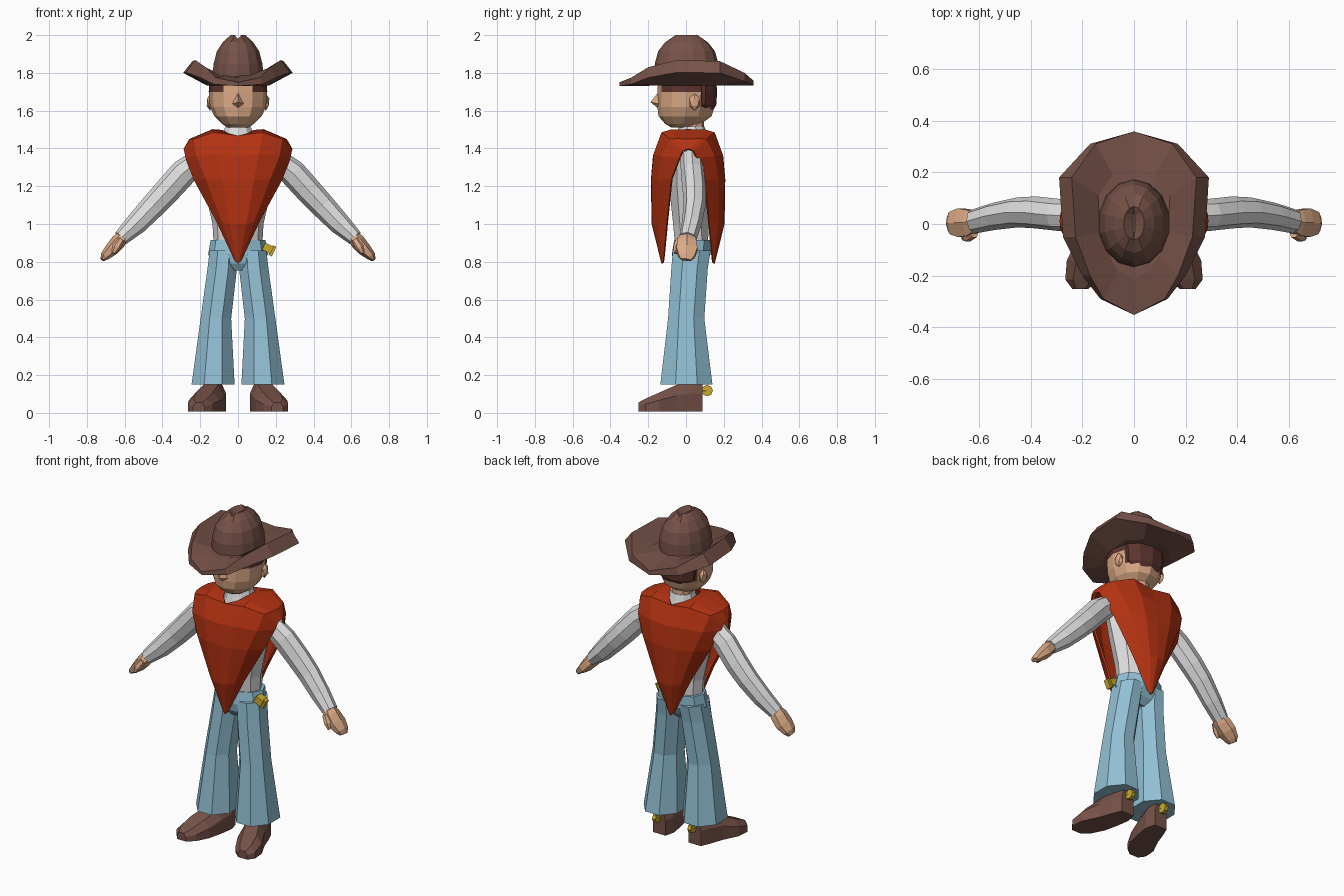
import bpy, bmesh, math
from mathutils import Vector, Matrix

if "Cube" in bpy.data.objects:
    bpy.data.objects.remove(bpy.data.objects["Cube"])


def material(name, r, g, b):
    m = bpy.data.materials.new(name)
    lin = [((c / 255 + 0.055) / 1.055) ** 2.4 for c in (r, g, b)]
    m.diffuse_color = (*lin, 1)
    m.use_nodes = True
    m.node_tree.nodes["Principled BSDF"].inputs["Base Color"].default_value = m.diffuse_color
    return m


BROWN = material("leather brown", 118, 82, 72)
RED = material("poncho red", 180, 50, 18)
BLUE = material("denim blue", 146, 192, 212)
SKIN = material("skin", 220, 170, 134)
WHITE = material("shirt white", 222, 222, 222)
GOLD = material("gold", 200, 170, 45)
HAIR = material("hair maroon", 92, 52, 46)


def finish(name, bm, *mats):
    bmesh.ops.recalc_face_normals(bm, faces=bm.faces[:])
    me = bpy.data.meshes.new(name)
    bm.to_mesh(me)
    bm.free()
    for m in mats:
        me.materials.append(m)
    ob = bpy.data.objects.new(name, me)
    bpy.context.collection.objects.link(ob)
    return ob


def loft(name, rings, mat, caps=True, closed=False):
    """Skin a list of equally long point rings."""
    bm = bmesh.new()
    vs = [[bm.verts.new(p) for p in r] for r in rings]
    n = len(vs[0])
    pairs = list(zip(vs, vs[1:])) + ([(vs[-1], vs[0])] if closed else [])
    for a, b in pairs:
        for i in range(n):
            j = (i + 1) % n
            bm.faces.new((a[i], a[j], b[j], b[i]))
    if caps and not closed:
        bm.faces.new(vs[0])
        bm.faces.new(vs[-1])
    return finish(name, bm, mat)


def oval(cx, cy, z, rx, ry, n=12, turn=0.0):
    return [Vector((cx + rx * math.sin(t), cy - ry * math.cos(t), z))
            for t in (2 * math.pi * (i + turn) / n for i in range(n))]


def tube(name, stations, mat, n=8):
    """Rings across a path; each station is (point, in-plane radius, y radius)."""
    pts = [Vector(s[0]) for s in stations]
    rings = []
    for i, (p, r, ry) in enumerate(stations):
        d = (pts[min(i + 1, len(pts) - 1)] - pts[max(i - 1, 0)]).normalized()
        side = d.cross(Vector((0, 1, 0))).normalized()
        up = side.cross(d)
        rings.append([pts[i] + side * r * math.cos(t) + up * ry * math.sin(t)
                      for t in (2 * math.pi * k / n for k in range(n))])
    return loft(name, rings, mat)


def flip(p, s):
    return (p[0] * s, p[1], p[2])


# Hat crown with a crease running front to back
crown = []
for z, rx, ry, dip in ((1.76, .142, .17, 0), (1.85, .132, .168, 0), (1.915, .115, .15, 0),
                       (1.965, .08, .115, .005), (2.0, .04, .065, .02), (1.975, .004, .05, 0)):
    ring = oval(0, 0.003, z, rx, ry, 14)
    ring[0].z -= dip
    ring[7].z -= dip
    crown.append(ring)
loft("hat_crown", crown, BROWN)

# Hat brim: thick ring, sides curled up; (x, y, top z, edge thickness)
half = [(0, -.352, 1.75, .02), (.13, -.29, 1.775, .035), (.2, -.2, 1.83, .055),
        (.275, -.05, 1.868, .066), (.29, .18, 1.862, .062), (.17, .31, 1.80, .045), (0, .358, 1.758, .025)]
rim = half + [(-x, y, z, t) for x, y, z, t in half[-2:0:-1]]
loft("hat_brim", [
    [(x * .38, y * .4, 1.785) for x, y, z, t in rim],
    [(x * .48, y * .62, 1.787 - .01 * (abs(x) < .1)) for x, y, z, t in rim],
    [(x * (1 - 2.7 * t), y, z) for x, y, z, t in rim],
    [(x, y, z - t) for x, y, z, t in rim],
    [(x * .56, y * .64, 1.732) for x, y, z, t in rim],
    [(x * .38, y * .4, 1.735) for x, y, z, t in rim]], BROWN, closed=True)

# Head, with hair on the back and round the top
head = loft("head", [oval(0, y, z, rx, ry, 12) for z, y, rx, ry in (
    (1.512, -.02, .055, .06), (1.53, -.015, .085, .095), (1.57, -.005, .125, .14),
    (1.62, 0, .148, .152), (1.70, .002, .155, .153), (1.76, .002, .152, .15))], SKIN)
head.data.materials.append(HAIR)
for f in head.data.polygons:
    c = f.center
    if (c.z > 1.7 and c.y > -.12) or (c.z > 1.6 and c.y > .07):
        f.material_index = 1
loft("hair_back", [[p for p in oval(0, .075, z, rx, ry, 10)] for z, rx, ry in (
    (1.605, .10, .07), (1.63, .125, .085), (1.70, .135, .09), (1.755, .135, .085))], HAIR)
loft("neck", [oval(0, .035, z, .062, .06, 10) for z in (1.45, 1.57)], SKIN)
loft("collar", [oval(0, .03, z, r, r * .95, 10) for z, r in ((1.40, .11), (1.48, .082), (1.515, .072))], WHITE)

# Nose wedge
bm = bmesh.new()
top, tip, low, l, r = [bm.verts.new(p) for p in (
    (0, -.145, 1.70), (0, -.188, 1.645), (0, -.145, 1.61), (-.034, -.138, 1.635), (.034, -.138, 1.635))]
for f in ((top, l, tip), (top, tip, r), (l, low, tip), (tip, low, r), (top, r, low, l)):
    bm.faces.new(f)
finish("nose", bm, SKIN)

# Shirt body and trouser seat
loft("shirt_body", [oval(0, y, z, rx, ry, 10, .5) for z, y, rx, ry in (
    (.88, .03, .128, .092), (1.0, .025, .135, .098), (1.2, .02, .18, .115),
    (1.34, .015, .21, .11), (1.43, .015, .17, .09))], WHITE)
loft("trouser_seat", [oval(0, y, z, rx, ry, 10, .5) for z, y, rx, ry in (
    (.915, .035, .145, .103), (.84, .028, .158, .108), (.79, .02, .13, .09), (.755, .015, .05, .06))], BLUE)

# Poncho: half sheet from front point over the shoulder to back point
front = [
    [(0, -.13, .79), (.006, -.128, .795), (.012, -.125, .80), (.018, -.12, .805)],
    [(0, -.182, 1.0), (.045, -.175, 1.0), (.085, -.15, 1.01), (.118, -.10, 1.02)],
    [(0, -.186, 1.235), (.085, -.184, 1.235), (.17, -.15, 1.235), (.235, -.078, 1.235)],
    [(0, -.175, 1.36), (.11, -.172, 1.37), (.22, -.13, 1.36), (.278, -.035, 1.35)],
    [(0, -.125, 1.468), (.13, -.13, 1.485), (.235, -.085, 1.45), (.285, -.02, 1.385)],
    [(.05, -.07, 1.48), (.13, -.08, 1.50), (.25, -.05, 1.452), (.287, 0, 1.395)]]
back = [[(x, .022 - y, z) for x, y, z in row] for row in front[::-1]]
middle = [[(.082, .015, 1.498), (.135, .012, 1.502), (.258, .012, 1.45), (.288, .012, 1.398)]]
rows = front + middle + back
bm = bmesh.new()
for s in (1, -1):
    grid = [[bm.verts.new(flip(p, s)) for p in row] for row in rows]
    for a, b in zip(grid, grid[1:]):
        for i in range(3):
            bm.faces.new((a[i], a[i + 1], b[i + 1], b[i]))
bmesh.ops.remove_doubles(bm, verts=bm.verts[:], dist=.0005)
poncho = finish("poncho", bm, RED)
up = sum(f.normal.z * f.area for f in poncho.data.polygons if f.center.z > 1.44)
if up < 0:
    poncho.data.flip_normals()
mod = poncho.modifiers.new("cloth thickness", 'SOLIDIFY')
mod.thickness = .012
mod.offset = -1

# Paired limbs
for side, s in (("left", 1), ("right", -1)):
    tube(side + "_sleeve", [(flip(p, s), r, ry) for p, r, ry in (
        ((.19, .03, 1.35), .06, .06), ((.29, .035, 1.27), .072, .062), ((.38, .045, 1.17), .07, .062),
        ((.45, .045, 1.095), .066, .058), ((.54, .03, 1.0), .058, .053), ((.62, .01, .925), .042, .047))], WHITE)
    tube(side + "_hand", [(flip(p, s), r, ry) for p, r, ry in (
        ((.605, .012, .94), .034, .04), ((.635, .005, .905), .04, .058),
        ((.67, .005, .865), .036, .064), ((.705, .003, .83), .025, .05), ((.718, 0, .81), .012, .03))], SKIN, 6)
    tube(side + "_thumb", [(flip(p, s), r, ry) for p, r, ry in (
        ((.62, -.035, .915), .02, .02), ((.645, -.052, .875), .022, .018), ((.66, -.055, .845), .01, .01))], SKIN, 6)
    # flared trouser leg: (z, inner x, outer x, front y, back y)
    leg = []
    for z, x0, x1, y0, y1 in ((.86, .003, .15, -.07, .13), (.76, .006, .162, -.078, .115),
                              (.5, .036, .198, -.095, .097), (.15, .018, .246, -.136, .14)):
        ring = oval((x0 + x1) / 2, (y0 + y1) / 2, z, (x1 - x0) / 1.85, (y1 - y0) / 1.85, 8, .5)
        leg.append([flip(p, s) for p in ring])
    loft(side + "_trouser_leg", leg, BLUE)
    # boot, turned slightly outwards: (y, centre x, half width, top z)
    boot = []
    for y, cx, w, h in ((.088, .12, .042, .16), (.03, .125, .062, .165), (-.05, .145, .07, .148),
                        (-.14, .178, .082, .108), (-.215, .2, .066, .075), (-.252, .208, .03, .055)):
        prof = ((-w, .008), (w, .008), (w, h * .62), (w * .55, h), (-w * .55, h), (-w, h * .62))
        boot.append([(s * (cx + a), y, z) for a, z in prof])
    loft(side + "_boot", boot, BROWN)
    # spur: faceted wheel on a short shank
    for part, r, d, y in (("spur_wheel", .03, .022, .112), ("spur_shank", .014, .03, .09)):
        bm = bmesh.new()
        turn = Matrix.Rotation(math.pi / 2, 4, 'Y' if part == "spur_wheel" else 'X')
        bmesh.ops.create_cone(bm, cap_ends=True, segments=8, radius1=r, radius2=r, depth=d,
                              matrix=Matrix.Translation((s * .12, y, .118)) @ turn)
        finish(side + "_" + part, bm, GOLD)
    # ear
    bm = bmesh.new()
    bmesh.ops.create_icosphere(bm, subdivisions=1, radius=1, matrix=Matrix.Translation((s * .148, .045, 1.645))
                               @ Matrix.Diagonal((.02, .032, .045, 1)))
    finish(side + "_ear", bm, SKIN)

# Gold hip ornament
for name, size, pos in (("hip_plate", (.05, .05, .04), (.158, -.005, .872)),
                        ("hip_knob", (.02, .03, .055), (.182, -.005, .858))):
    bm = bmesh.new()
    bmesh.ops.create_cube(bm, size=1, matrix=Matrix.Translation(pos) @ Matrix.Rotation(.45, 4, 'Y')
                          @ Matrix.Diagonal((*size, 1)))
    finish(name, bm, GOLD)
